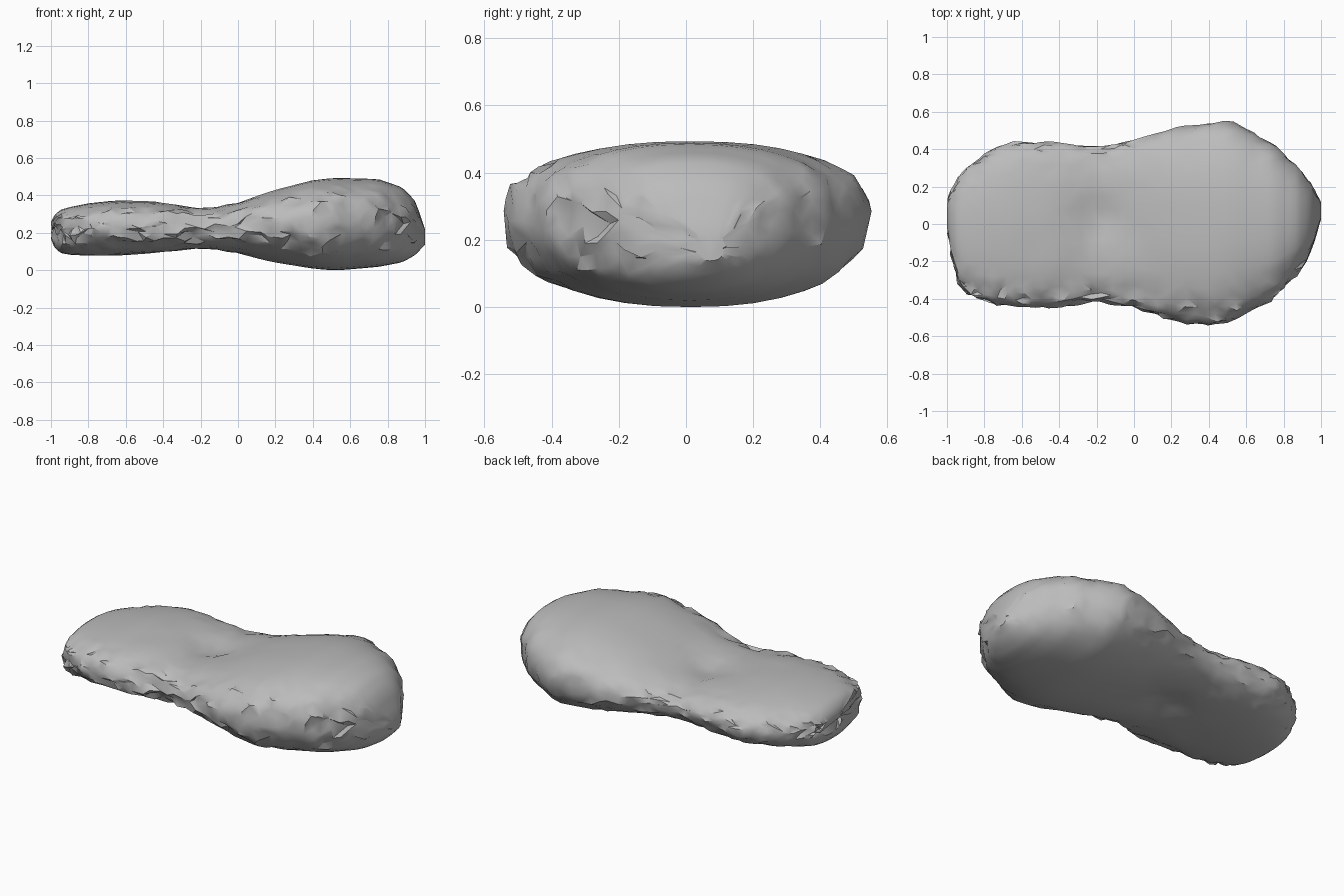
import bpy
import bmesh
import math
import random

cube = bpy.data.objects.get("Cube")
if cube:
    bpy.data.objects.remove(cube, do_unlink=True)

random.seed(4)
RINGS, SIDES = 48, 40
SQUARENESS = 2.25

# Stations along the stone: x, front edge, back edge, underside, crown
STATIONS = [
    (-1.0, -.06, .15, .17, .26), (-.98, -.2, .2, .12, .3),
    (-.95, -.32, .25, .095, .325), (-.9, -.38, .3, .085, .34),
    (-.8, -.425, .38, .08, .36), (-.66, -.45, .445, .08, .375),
    (-.45, -.465, .445, .09, .375), (-.2, -.42, .415, .1, .35),
    (0, -.455, .455, .08, .375), (.2, -.525, .515, .04, .435),
    (.4, -.56, .55, .01, .485), (.52, -.53, .56, 0, .497),
    (.75, -.41, .43, .02, .49), (.88, -.27, .31, .045, .445),
    (.95, -.15, .22, .085, .37), (1.0, .02, .12, .14, .22),
]


def section_at(x):
    """Blend the two stations on either side of x."""
    for a, b in zip(STATIONS, STATIONS[1:]):
        if x <= b[0]:
            f = max(0, (x - a[0]) / (b[0] - a[0]))
            return [p + (q - p) * f for p, q in zip(a[1:], b[1:])]
    return STATIONS[-1][1:]


def signed_power(value, power):
    return math.copysign(abs(value) ** power, value)


def pinch(x, y):
    """Pinch between the lobes, with folds radiating from it."""
    dx, dy = x + .16, y - .03
    r = math.hypot(dx, dy)
    folds = math.cos(9 * math.atan2(dy, dx)) * min(1, r / .1)
    return math.exp(-r / .12) * .065 + folds * math.exp(-r / .25) * .008


def surface_point(x, angle):
    front, back, low, high = section_at(x)
    side = signed_power(math.cos(angle), 2 / SQUARENESS)
    rise = signed_power(math.sin(angle), 2 / SQUARENESS)
    y = (front + back) / 2 + side * (back - front) / 2
    belt = low + (high - low) * .56
    z = belt + rise * (high - belt if rise > 0 else belt - low)
    z -= math.copysign(pinch(x, y), rise) * abs(rise)

    # Chipped rim, roughest along the front and around the thin end
    rim = max(0, abs(side) - .6) / .4
    rough = rim * (1 if side < 0 else .6)
    y -= math.copysign(random.uniform(-.02, .026), side) * rough
    z += random.uniform(-.022, .022) * rough
    end = max(0, -x - .88) / .12 * max(0, 1 - abs(rise))
    shift = random.uniform(-.018, .018) * rough * min(1, (1 - abs(x)) * 5)
    shift += random.uniform(0, .03) * end
    return x + shift, y, z


# Stone body lofted through the stations
bm = bmesh.new()
rings = []
for i in range(RINGS + 1):
    x = -math.cos(math.pi * i / RINGS)
    x = .65 * x + .35 * (2 * i / RINGS - 1)
    rings.append([bm.verts.new(surface_point(x, math.tau * j / SIDES))
                  for j in range(SIDES)])

for a, b in zip(rings, rings[1:]):
    for j in range(SIDES):
        k = (j + 1) % SIDES
        bm.faces.new((a[j], b[j], b[k], a[k]))

# Blunt end caps
bm.faces.new(rings[0])
bm.faces.new(rings[-1])
bmesh.ops.recalc_face_normals(bm, faces=bm.faces)
bmesh.ops.triangulate(bm, faces=bm.faces)

# Rest the stone on the ground
lowest = min(v.co.z for v in bm.verts)
bmesh.ops.translate(bm, verts=bm.verts, vec=(0, 0, -lowest))

mesh = bpy.data.meshes.new("stone_body")
bm.to_mesh(mesh)
bm.free()
stone = bpy.data.objects.new("stone_body", mesh)
bpy.context.collection.objects.link(stone)

# Plain grey material
grey = (.5, .5, .5, 1)
material = bpy.data.materials.new("stone_grey")
material.use_nodes = True
material.diffuse_color = grey
shader = next(n for n in material.node_tree.nodes if n.type == "BSDF_PRINCIPLED")
shader.inputs["Base Color"].default_value = grey
mesh.materials.append(material)

# Smooth crown and underside, sharp chips
bpy.ops.object.select_all(action="DESELECT")
stone.select_set(True)
bpy.context.view_layer.objects.active = stone
bpy.ops.object.shade_smooth_by_angle(angle=math.radians(35))
